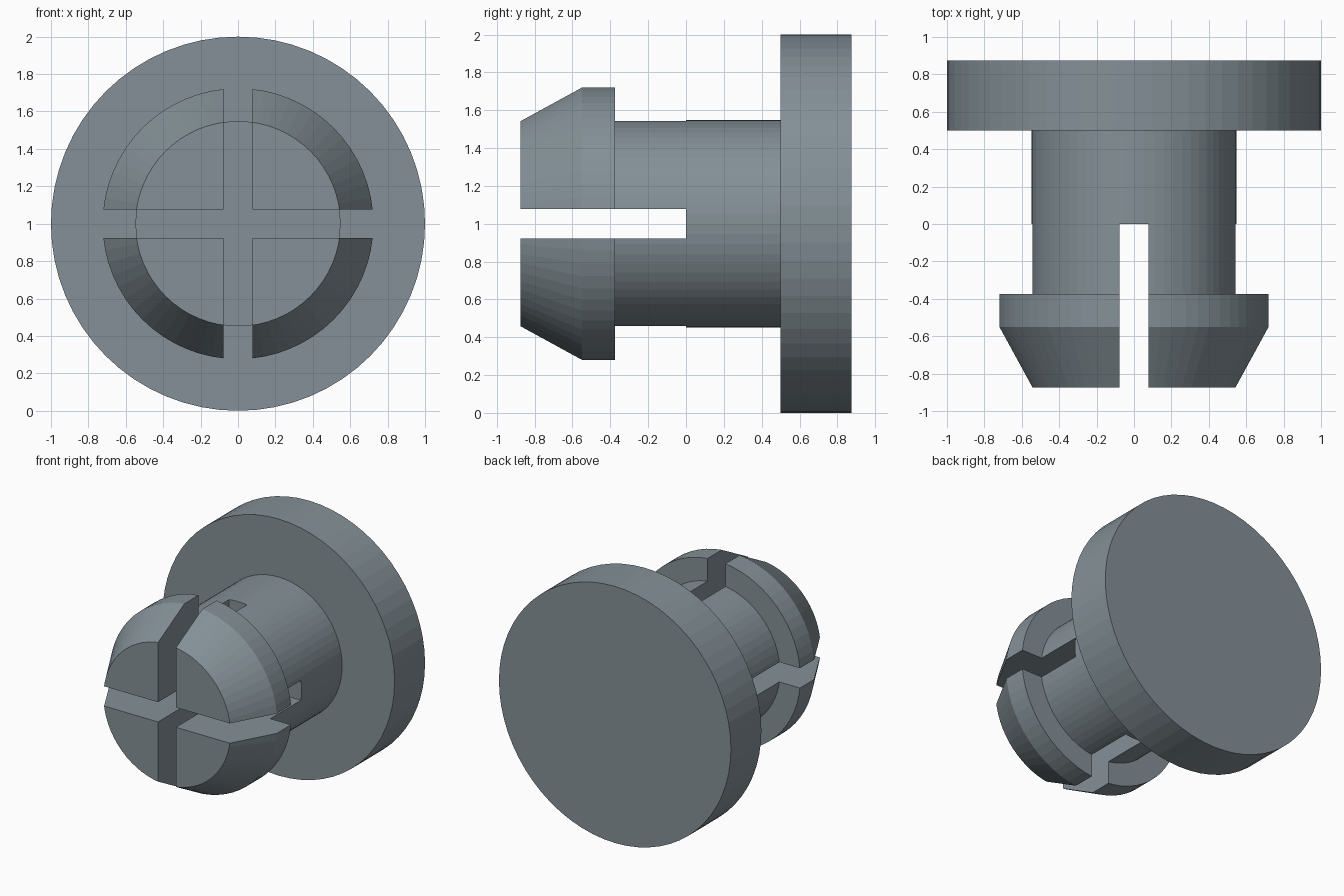
import bpy, bmesh
from math import tau
from mathutils import Vector

if "Cube" in bpy.data.objects:
    bpy.data.objects.remove(bpy.data.objects["Cube"])

SEGS = 64
CENTRE = Vector((0, 0, 1))


def lathe(name, profile):
    """Revolve (radius, y) points around the horizontal axis through z = 1."""
    bm = bmesh.new()
    verts = [bm.verts.new((r, y, 0)) for r, y in profile]
    edges = [bm.edges.new(p) for p in zip(verts, verts[1:])]
    bmesh.ops.spin(bm, geom=verts + edges, cent=(0, 0, 0), axis=(0, 1, 0),
                   angle=tau, steps=SEGS, use_duplicate=False)
    bmesh.ops.remove_doubles(bm, verts=bm.verts, dist=1e-4)
    bmesh.ops.recalc_face_normals(bm, faces=bm.faces)
    bmesh.ops.translate(bm, verts=bm.verts, vec=CENTRE)
    mesh = bpy.data.meshes.new(name)
    bm.to_mesh(mesh)
    bm.free()
    obj = bpy.data.objects.new(name, mesh)
    bpy.context.collection.objects.link(obj)
    return obj


def slot_cutter(name, size):
    bpy.ops.mesh.primitive_cube_add(size=1, location=(0, -0.5, 1))
    obj = bpy.context.object
    obj.name = name
    obj.scale = size
    return obj


# Clip body: head disc, shaft and tapered barb in one profile
clip = lathe("push_clip", [
    (0, 0.875), (1.0, 0.875), (1.0, 0.5), (0.548, 0.5),
    (0.548, -0.375), (0.724, -0.375), (0.724, -0.55), (0.548, -0.875), (0, -0.875)])

# Crossed slots that split the shaft into four prongs
cutters = [slot_cutter("slot_vertical", (0.154, 1, 2)),
           slot_cutter("slot_horizontal", (2, 1, 0.154))]
bpy.context.view_layer.objects.active = clip
for cutter in cutters:
    mod = clip.modifiers.new(cutter.name, 'BOOLEAN')
    mod.operation = 'DIFFERENCE'
    mod.solver = 'EXACT'
    mod.object = cutter
    bpy.ops.object.modifier_apply(modifier=mod.name)
for cutter in cutters:
    bpy.data.objects.remove(cutter)

# Blue-grey plastic
plastic = bpy.data.materials.new("blue_grey_plastic")
plastic.diffuse_color = (0.23, 0.28, 0.31, 1)
plastic.use_nodes = True
plastic.node_tree.nodes["Principled BSDF"].inputs["Base Color"].default_value = plastic.diffuse_color
clip.data.materials.clear()
clip.data.materials.append(plastic)
for face in clip.data.polygons:
    face.material_index = 0
